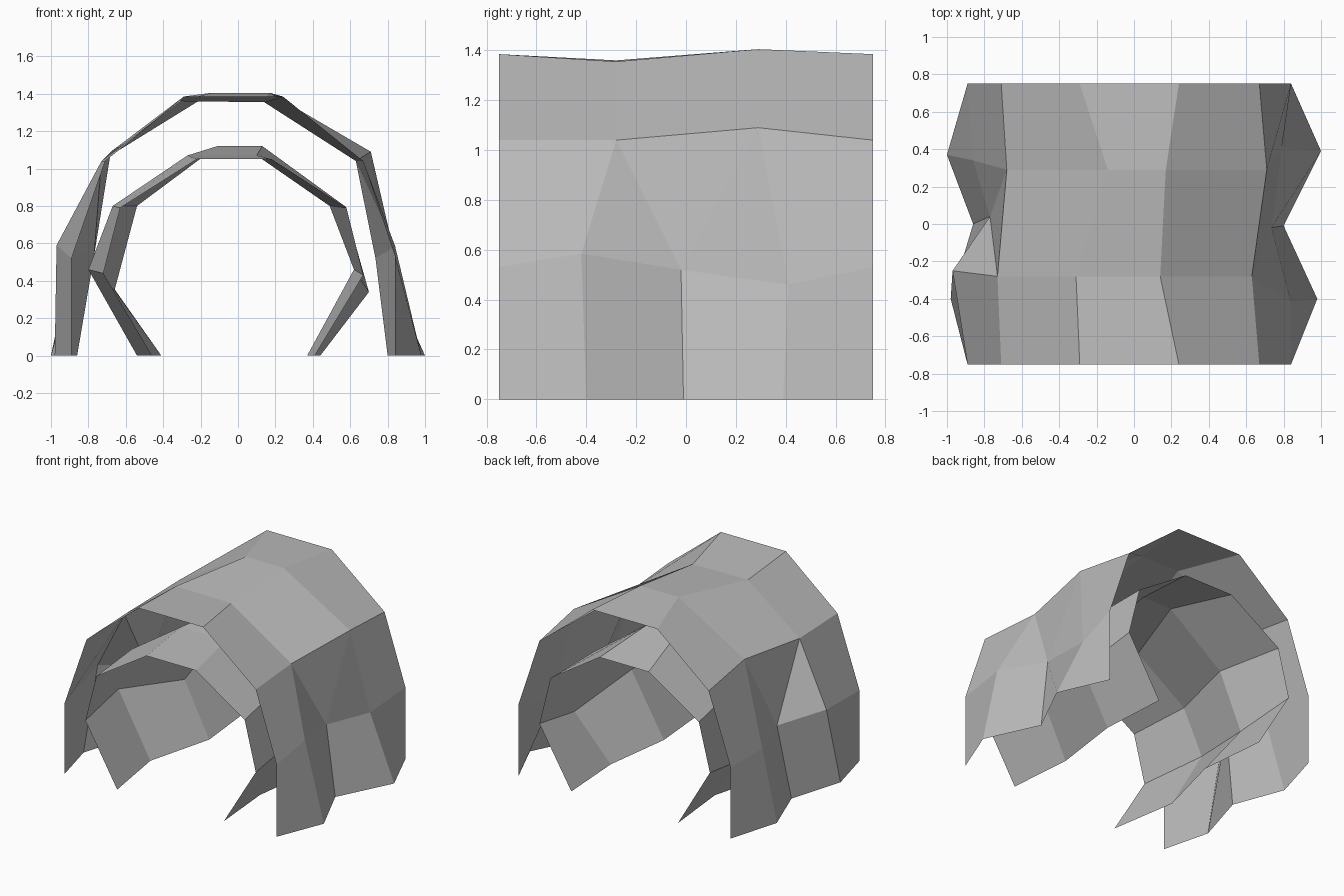
import bpy
import bmesh

cube = bpy.data.objects.get("Cube")
if cube:
    bpy.data.objects.remove(cube, do_unlink=True)

# One flat stone colour for both shells
stone = bpy.data.materials.new("grey_stone")
stone.use_nodes = True
colour = (0.5, 0.5, 0.5, 1.0)
stone.diffuse_color = colour
shader = stone.node_tree.nodes["Principled BSDF"]
shader.inputs["Base Color"].default_value = colour
shader.inputs["Roughness"].default_value = 0.9

HALF_LENGTH = 0.75


def row(x, z, *between):
    """A lengthwise row of points; both open ends share the same x and z."""
    return [(x, -HALF_LENGTH, z), *between, (x, HALF_LENGTH, z)]


def strip(bm, first, second):
    """Join two neighbouring rows; a finer row is fanned onto a coarser one."""
    flipped = len(first) > len(second)
    a, b = (second, first) if flipped else (first, second)
    if len(a) == len(b):
        faces = [(a[i], b[i], b[i + 1], a[i + 1]) for i in range(len(a) - 1)]
    else:
        faces = [(a[0], b[0], b[1], a[1])]
        for i in range(1, len(a) - 1):
            faces.append((a[i], b[i], b[i + 1]))
            if i < len(a) - 2:
                faces.append((a[i], b[i + 1], a[i + 1]))
        faces.append((a[-2], b[-2], b[-1], a[-1]))
    for face in faces:
        bm.faces.new(face[::-1] if flipped else face)


def build_shell(name, rows):
    """Loft an open faceted arch from its lengthwise rows."""
    bm = bmesh.new()
    vert_rows = [[bm.verts.new(point) for point in points] for points in rows]
    for first, second in zip(vert_rows, vert_rows[1:]):
        strip(bm, first, second)
    mesh = bpy.data.meshes.new(name)
    bm.to_mesh(mesh)
    bm.free()
    mesh.materials.append(stone)
    shell = bpy.data.objects.new(name, mesh)
    bpy.context.collection.objects.link(shell)
    return shell


# Outer shell: wall foot, wall bulge, shoulder, roof edge, then down the far side
build_shell("outer_tunnel_shell", [
    row(-0.89, 0, (-0.98, -0.4, 0), (-0.86, 0, 0), (-1, 0.37, 0)),
    row(-0.89, 0.52, (-0.97, -0.25, 0.59), (-0.77, 0.04, 0.53), (-0.86, 0.34, 0.5)),
    row(-0.71, 1.04, (-0.73, -0.28, 1.04), (-0.68, 0.29, 1.09)),
    row(-0.29, 1.385, (-0.31, -0.28, 1.36), (-0.14, 0.29, 1.405)),
    row(0.24, 1.385, (0.14, -0.28, 1.355), (0.17, 0.29, 1.405)),
    row(0.67, 1.04, (0.63, -0.28, 1.04), (0.71, 0.29, 1.09)),
    row(0.84, 0.53, (0.84, -0.42, 0.585), (0.735, -0.02, 0.52), (0.79, 0.41, 0.46)),
    row(0.84, 0, (0.98, -0.4, 0), (0.8, -0.01, 0), (1, 0.39, 0)),
])

# Inner shell: same arch, smaller, with its feet turned inwards
build_shell("inner_tunnel_shell", [
    row(-0.46, 0, (-0.54, -0.25, 0), (-0.41, 0.25, 0)),
    row(-0.72, 0.44, (-0.8, -0.25, 0.46), (-0.66, 0.32, 0.35)),
    row(-0.63, 0.79, (-0.67, -0.28, 0.8), (-0.54, 0.25, 0.8)),
    row(-0.22, 1.05, (-0.27, -0.28, 1.07), (-0.11, 0.25, 1.12)),
    row(0.18, 1.05, (0.1, -0.28, 1.07), (0.13, 0.25, 1.12)),
    row(0.58, 0.79, (0.49, -0.28, 0.8), (0.57, 0.25, 0.8)),
    row(0.67, 0.43, (0.62, -0.25, 0.46), (0.7, 0.3, 0.34)),
    row(0.41, 0, (0.37, -0.27, 0), (0.44, 0.25, 0)),
])
